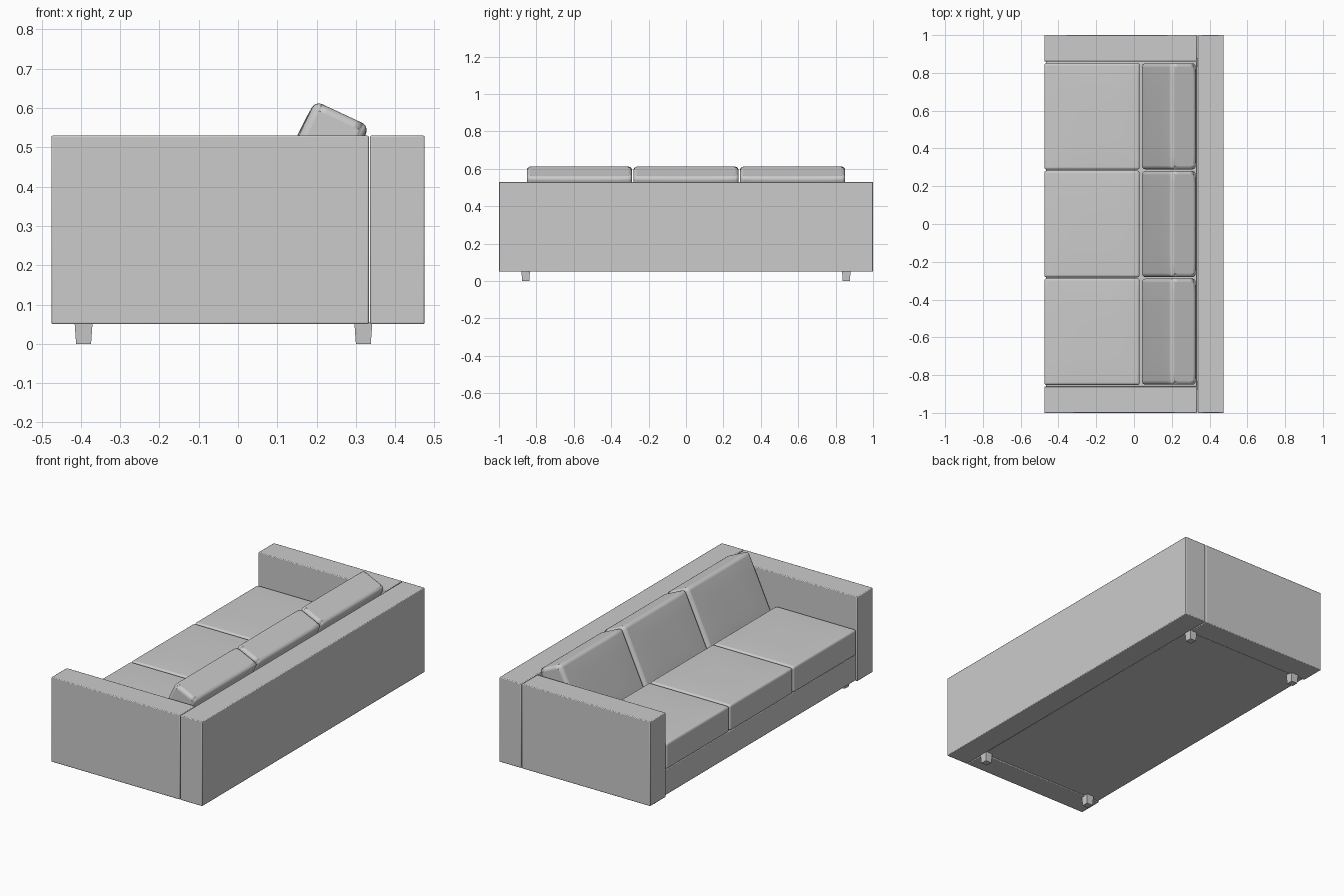
import bpy, bmesh, math
from mathutils import Vector

if "Cube" in bpy.data.objects:
    bpy.data.objects.remove(bpy.data.objects["Cube"])

fabric = bpy.data.materials.new("light grey")
fabric.diffuse_color = (0.6, 0.6, 0.6, 1)
fabric.use_nodes = True
fabric.node_tree.nodes["Principled BSDF"].inputs["Base Color"].default_value = fabric.diffuse_color


def finish(name, bm, bevel, segments):
    """Turn a bmesh into a bevelled, smooth-by-angle object."""
    mesh = bpy.data.meshes.new(name)
    bm.to_mesh(mesh)
    bm.free()
    ob = bpy.data.objects.new(name, mesh)
    bpy.context.collection.objects.link(ob)
    mesh.materials.append(fabric)
    if bevel:
        mod = ob.modifiers.new("soft edges", 'BEVEL')
        mod.width, mod.segments = bevel, segments
        mod.limit_method, mod.angle_limit = 'ANGLE', math.radians(50)
    bpy.ops.object.select_all(action='DESELECT')
    ob.select_set(True)
    bpy.context.view_layer.objects.active = ob
    bpy.ops.object.shade_smooth_by_angle(angle=math.radians(35))
    return ob


def box(name, lo, hi, bevel=0.004):
    """Plain upholstered block between two corners."""
    lo, hi = Vector(lo), Vector(hi)
    bm = bmesh.new()
    bmesh.ops.create_cube(bm, size=1)
    for v in bm.verts:
        v.co = (lo + hi) / 2 + v.co * (hi - lo)
    return finish(name, bm, bevel, 2)


def cushion(name, size, axis, puff, bevel):
    """Block centred on the origin whose two faces along axis swell gently."""
    bm = bmesh.new()
    bmesh.ops.create_cube(bm, size=2)
    bmesh.ops.subdivide_edges(bm, edges=bm.edges[:], cuts=7, use_grid_fill=True)
    a, b = [i for i in range(3) if i != axis]
    for v in bm.verts:
        u = v.co.copy()
        v.co = Vector(u[i] * size[i] / 2 for i in range(3))
        v.co[axis] += u[axis] * puff * (1 - u[a] ** 4) * (1 - u[b] ** 4)
    return finish(name, bm, bevel, 4)


# Frame: base, back panel and two arms
box("base", (-0.467, -0.86, 0.054), (0.334, 0.86, 0.2))
box("back_panel", (0.336, -1, 0.05), (0.475, 1, 0.53))
for side, s in (("left", -1), ("right", 1)):
    ys = sorted((s * 0.86, s * 1.0))
    box(side + "_arm", (-0.475, ys[0], 0.05), (0.333, ys[1], 0.53))

# Three seat cushions and three leaning back cushions
tilt = math.radians(25)
thick, length = 0.15, 0.38
down = Vector((-math.sin(tilt), 0, -math.cos(tilt)))
back = Vector((math.cos(tilt), 0, -math.sin(tilt)))
for i in range(3):
    y = (i - 1) * 0.57
    seat = cushion(f"seat_cushion_{i + 1}", (0.505, 0.564, 0.147), 2, 0.005, 0.012)
    seat.location = (-0.2225, y, 0.2755)
    rest = cushion(f"back_cushion_{i + 1}", (thick, 0.562, length), 0, 0.005, 0.024)
    rest.rotation_euler = (0, tilt, 0)
    rest.location = Vector((0.197, y, 0.618)) + down * length / 2 + back * thick / 2

# Four short tapered legs
for x, end in ((-0.393, "front"), (0.319, "rear")):
    for y, side in ((-0.857, "left"), (0.857, "right")):
        bm = bmesh.new()
        bmesh.ops.create_cube(bm, size=1)
        for v in bm.verts:
            w = 0.046 if v.co.z > 0 else 0.038
            v.co = (x + v.co.x * w, y + v.co.y * w, 0.056 if v.co.z > 0 else 0)
        finish(f"{end}_{side}_leg", bm, 0, 1)
